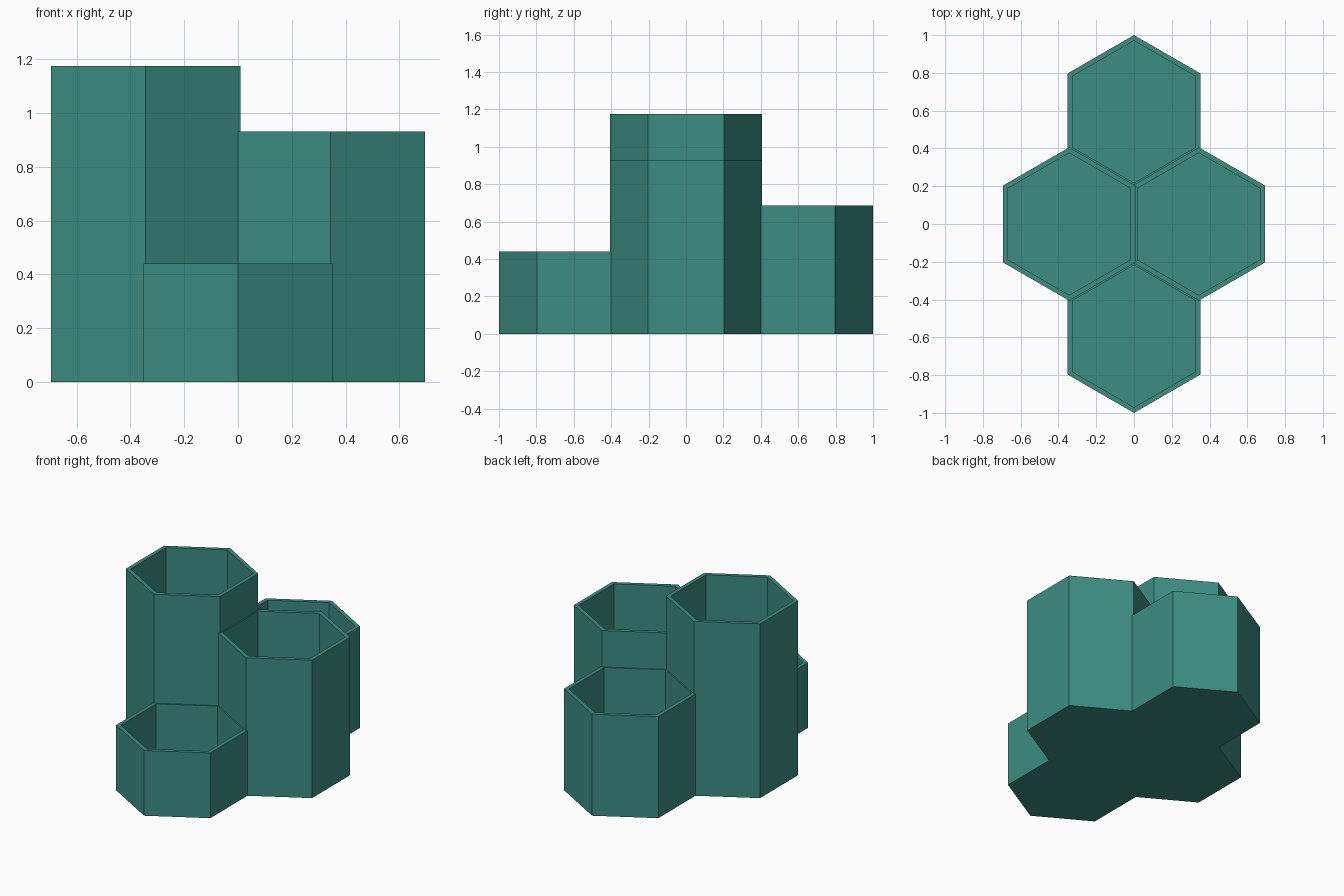
import bpy, bmesh, math

if "Cube" in bpy.data.objects:
    bpy.data.objects.remove(bpy.data.objects["Cube"], do_unlink=True)

SPACING = 0.686                       # distance between neighbouring cell centres
OUTER = 0.406                         # outer corner radius
INNER = 0.376                         # inner corner radius
FLOOR = 0.025
ROW = SPACING * math.sqrt(3) / 2

teal = bpy.data.materials.new("teal")
teal.use_nodes = True
colour = (0.045, 0.27, 0.23, 1)
teal.diffuse_color = colour
teal.node_tree.nodes["Principled BSDF"].inputs["Base Color"].default_value = colour


def hex_cup(name, x, y, height):
    """Open hexagonal cup with corners pointing along y."""
    bm = bmesh.new()

    def ring(radius, z):
        angles = [math.radians(30 + 60 * i) for i in range(6)]
        return [bm.verts.new((radius * math.cos(a), radius * math.sin(a), z)) for a in angles]

    # base, outer wall, rim, inner wall, floor
    rings = [ring(OUTER, 0), ring(OUTER, height), ring(INNER, height), ring(INNER, FLOOR)]
    for low, high in zip(rings, rings[1:]):
        for i in range(6):
            j = (i + 1) % 6
            bm.faces.new((low[i], low[j], high[j], high[i]))
    bm.faces.new(rings[0][::-1])
    bm.faces.new(rings[-1])
    bmesh.ops.recalc_face_normals(bm, faces=bm.faces)

    mesh = bpy.data.meshes.new(name)
    bm.to_mesh(mesh)
    bm.free()
    mesh.materials.append(teal)
    cup = bpy.data.objects.new(name, mesh)
    cup.location = (x, y, 0)
    bpy.context.collection.objects.link(cup)


# four cups stepping up in height
hex_cup("front_cup", 0, -ROW, 0.44)
hex_cup("back_cup", 0, ROW, 0.685)
hex_cup("left_cup", SPACING / 2, 0, 0.93)
hex_cup("right_cup", -SPACING / 2, 0, 1.175)
